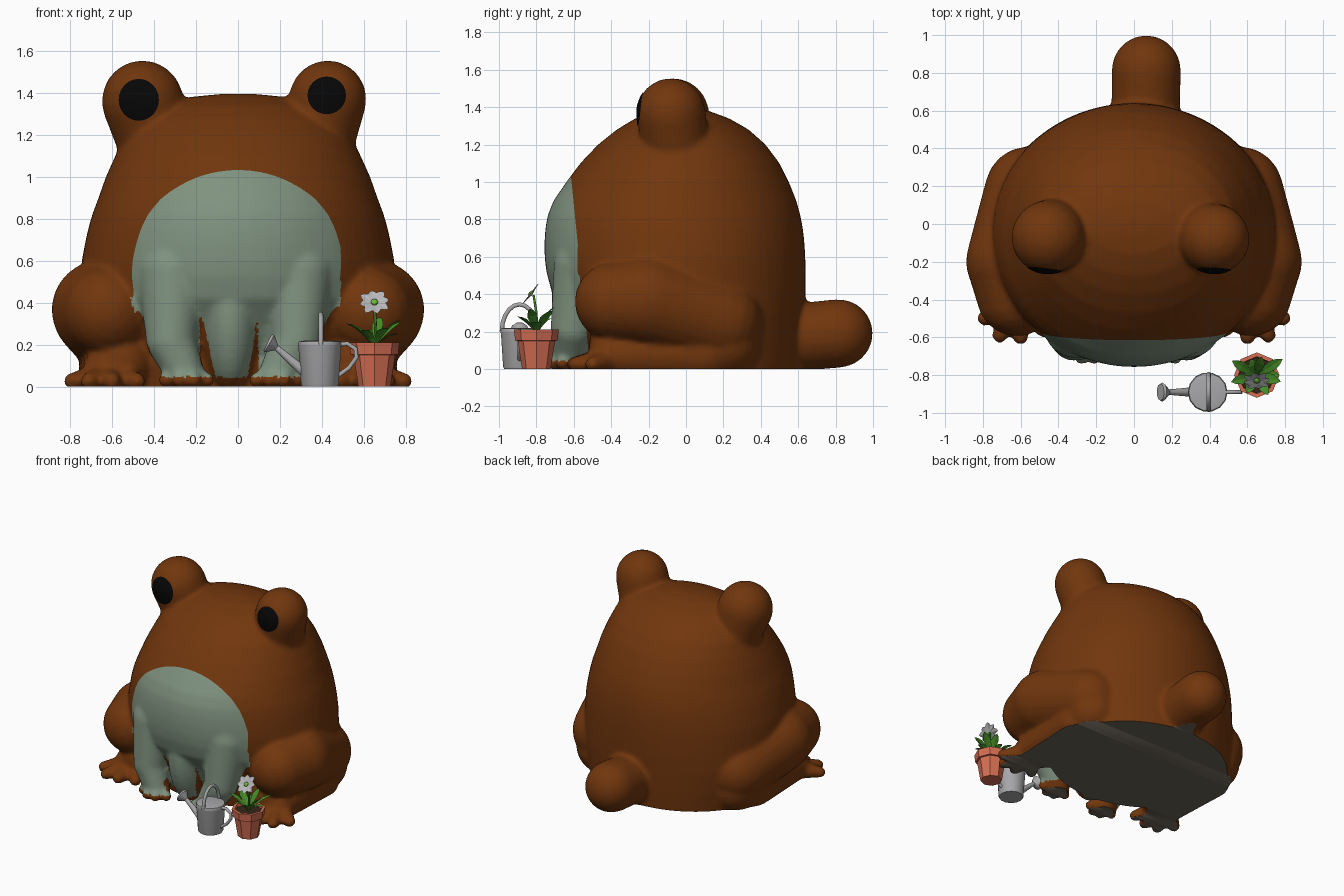
import bpy, bmesh, math
from mathutils import Vector, Matrix

if "Cube" in bpy.data.objects:
    bpy.data.objects.remove(bpy.data.objects["Cube"])


def mat(name, c):
    m = bpy.data.materials.new(name)
    m.diffuse_color = (*c, 1)
    m.use_nodes = True
    m.node_tree.nodes["Principled BSDF"].inputs["Base Color"].default_value = m.diffuse_color
    return m


BROWN = mat("brown skin", (0.165, 0.037, 0.004))
SAGE = mat("sage belly", (0.215, 0.29, 0.215))
UNDER = mat("taupe underside", (0.15, 0.13, 0.1))
BLACK = mat("black pupil", (0.002, 0.002, 0.002))
STEEL = mat("grey metal", (0.39, 0.39, 0.4))
CLAY = mat("clay pot", (0.66, 0.155, 0.085))
SOIL = mat("dark soil", (0.035, 0.018, 0.01))
LEAF = mat("leaf green", (0.06, 0.26, 0.02))
PETAL = mat("pale petal", (0.48, 0.48, 0.5))
LIME = mat("lime flower centre", (0.15, 0.5, 0.04))


def smooth(o, angle):
    bpy.ops.object.select_all(action='DESELECT')
    o.select_set(True)
    bpy.context.view_layer.objects.active = o
    bpy.ops.object.shade_smooth_by_angle(angle=math.radians(angle))


def make(name, bm, *mats, angle=None):
    me = bpy.data.meshes.new(name)
    bm.to_mesh(me)
    bm.free()
    o = bpy.data.objects.new(name, me)
    bpy.context.collection.objects.link(o)
    for m in mats:
        me.materials.append(m)
    if angle:
        smooth(o, angle)
    return o


def bake(o):
    dg = bpy.context.evaluated_depsgraph_get()
    me = bpy.data.meshes.new_from_object(o.evaluated_get(dg))
    n = o.name
    bpy.data.objects.remove(o)
    c = bpy.data.objects.new(n, me)
    bpy.context.collection.objects.link(c)
    return c


def loft(bm, rings):
    """rings: lists of points, joined and capped."""
    rows = [[bm.verts.new(p) for p in r] for r in rings]
    n = len(rows[0])
    for a, b in zip(rows, rows[1:]):
        for i in range(n):
            j = (i + 1) % n
            bm.faces.new((a[i], a[j], b[j], b[i]))
    bm.faces.new(rows[0][::-1])
    bm.faces.new(rows[-1])


def oval(cx, cy, z, rx, ry, n):
    return [(cx + rx * math.cos(2 * math.pi * i / n), cy + ry * math.sin(2 * math.pi * i / n), z) for i in range(n)]


def limb(bm, p, r, q, s, n=24):
    """Round-ended tapered limb from p (radius r) to q (radius s)."""
    p, q = Vector(p), Vector(q)
    d = (q - p).normalized()
    R = d.to_track_quat('Z', 'Y').to_matrix()
    caps = [(p, r, a) for a in range(-85, 1, 17)] + [(q, s, a) for a in range(0, 86, 17)]
    rings = []
    for c, w, a in caps:
        h, k = w * math.sin(math.radians(a)), w * math.cos(math.radians(a))
        rings.append([c + R @ Vector(v) for v in oval(0, 0, h, k, k, n)])
    loft(bm, rings)


# frog torso: z, half width, front y, back y
prof = [(-0.1, .64, -.5, .6), (0, .67, -.53, .62), (.15, .7, -.56, .63), (.3, .74, -.64, .635), (.42, .75, -.72, .64),
        (.52, .75, -.747, .64), (.6, .745, -.756, .638), (.68, .73, -.757, .633), (.75, .715, -.752, .625),
        (.82, .695, -.74, .612), (.9, .665, -.708, .59), (1.0, .63, -.64, .55), (1.1, .585, -.565, .5),
        (1.2, .535, -.47, .425), (1.28, .46, -.37, .335), (1.34, .36, -.27, .23), (1.38, .23, -.16, .12),
        (1.395, .08, -.06, .03)]
bm = bmesh.new()
# lower belly
bmesh.ops.create_uvsphere(bm, u_segments=32, v_segments=20, radius=1,
                          matrix=Matrix.Translation((-.035, -.48, .36)) @ Matrix.Diagonal((.15, .24, .4, 1)))
loft(bm, [oval(0, (f + b) / 2, z, w, (b - f) / 2, 64) for z, w, f, b in prof])
limb(bm, (.06, .5, .16), .18, (.065, .815, .19), .184)           # tail
limb(bm, (-.39, -.03, 1.15), .18, (-.455, -.07, 1.36), .195)     # eye bumps
limb(bm, (.37, -.05, 1.15), .18, (.428, -.08, 1.37), .185)
for s in (-1, 1):
    # haunch and hind foot
    limb(bm, (s * .62, -.38, .36), .215, (s * .65, -.2, .365), .24)
    limb(bm, (s * .65, -.2, .365), .24, (s * .56, .18, .25), .23)
    limb(bm, (s * .56, -.36, .12), .16, (s * .55, .2, .14), .2)
    limb(bm, (s * .62, -.4, .07), .12, (s * .6, .1, .08), .16)
    for dx, dy in ((.17, -.5), (.09, -.59), (-.02, -.6), (-.14, -.56)):
        limb(bm, (s * .62, -.38, .05), .08, (s * (.62 + dx), dy, .025), .042)
    # front leg, foot and toes
    limb(bm, (s * .3 - .01, -.54, .55), .17, (s * .3 - .02, -.605, .22), .12)
    fx = s * .215 - .03
    limb(bm, (s * .3 - .02, -.605, .22), .12, (fx, -.625, .05), .09)
    for dx, dy in ((-.1, -.66), (-.035, -.71), (.035, -.71), (.1, -.66)):
        limb(bm, (fx, -.6, .06), .06, (fx + dx, dy, .03), .036)
frog = make("frog_body", bm)
m = frog.modifiers.new("fuse", 'REMESH')
m.mode, m.voxel_size = 'VOXEL', .015
m = frog.modifiers.new("soften", 'SMOOTH')
m.factor, m.iterations = .5, 10
frog = bake(frog)

# flat base and clean belly edge, then colour by region
bm = bmesh.new()
bm.from_mesh(frog.data)
for co, no, clear in (((0, 0, 0), (0, 0, -1), True), ((0, -.572, .6), (0, -1, -.1), False)):
    bmesh.ops.bisect_plane(bm, geom=bm.verts[:] + bm.edges[:] + bm.faces[:],
                           plane_co=co, plane_no=no, clear_outer=clear)
    if clear:
        rim = [e for e in bm.edges if e.is_boundary]
        bmesh.ops.triangle_fill(bm, use_beauty=False, edges=rim, normal=(0, 0, -1))


def region(c):
    if c.z < .002:
        return 2
    u, v = .4 - c.z, .33 - c.z
    slit = c.y > -.645 and (u > 0 and .02 * u < c.x + .185 < .22 * u or v > 0 and -.16 * v < c.x - .092 < .02 * v)
    front = c.y < -.572 - .1 * (c.z - .6) and abs(c.x + .01) < min(.5, .34 + .4 * c.z) and c.z > .045
    return 1 if front and not slit else 0


for f in bm.faces:
    f.smooth = True
    f.material_index = region(f.calc_center_median())
frog.data.materials.clear()
for m in (BROWN, SAGE, UNDER):
    frog.data.materials.append(m)
bm.to_mesh(frog.data)
bm.free()
smooth(frog, 50)

# pupils: thin discs laid onto the eye bumps
for side, x, z, rx, rz in (("left", -.473, 1.367, .096, .1), ("right", .423, 1.388, .092, .09)):
    bm = bmesh.new()
    mid = bm.verts.new((x, -.6, z))
    prev = None
    for k in range(1, 6):
        ring = [bm.verts.new((x + rx * k / 5 * math.cos(a * math.pi / 12), -.6,
                              z + rz * k / 5 * math.sin(a * math.pi / 12))) for a in range(24)]
        for i in range(24):
            j = (i + 1) % 24
            bm.faces.new((prev[i], ring[i], ring[j], prev[j]) if prev else (mid, ring[i], ring[j]))
        prev = ring
    o = make("pupil_" + side, bm, BLACK)
    w = o.modifiers.new("lay", 'SHRINKWRAP')
    w.target, w.wrap_method, w.use_project_y = frog, 'PROJECT', True
    w.use_positive_direction, w.use_negative_direction, w.offset = True, False, .005
    smooth(bake(o), 60)


def tube(name, pts, radii, m, n=10):
    """Round tube through points, with a radius at each."""
    P = [Vector(p) for p in pts]
    rings = []
    for i, (p, r) in enumerate(zip(P, radii)):
        d = P[min(i + 1, len(P) - 1)] - P[max(i - 1, 0)]
        side = Vector((0, 1, 0)) if abs(d.y) < 1e-4 else Vector((1, 0, 0))
        u = (side - d * side.dot(d) / d.dot(d)).normalized()
        v = d.normalized().cross(u)
        rings.append([p + r * (u * c[0] + v * c[1]) for c in oval(0, 0, 0, 1, 1, n)])
    bm = bmesh.new()
    loft(bm, rings)
    make(name, bm, m, angle=40)


# watering can
X, Y = .39, -.89
bm = bmesh.new()
loft(bm, [oval(X, Y, z, r, r, 14) for z, r in ((0, .085), (.012, .09), (.19, .102), (.2, .105), (.215, .1), (.22, .07))])
make("watering_can_body", bm, STEEL, angle=35)
tube("can_spout", [(.32, Y, .07), (.27, Y, .11), (.19, Y, .18), (.165, Y, .195)], [.028, .022, .015, .015], STEEL)
tube("can_rose", [(.185, Y, .185), (.15, Y, .205), (.14, Y, .21)], [.014, .05, .045], STEEL)
arch = [math.pi * i / 10 for i in range(11)]
tube("can_top_handle", [(X + .005, Y + .095 * math.cos(a), .2 + .145 * math.sin(a)) for a in arch], [.012] * 11, STEEL)
tube("can_back_handle", [(.48, Y, .2), (.52, Y, .205), (.56, Y, .18), (.565, Y, .14), (.53, Y, .09), (.475, Y, .05)],
     [.011] * 6, STEEL)

# flower pot with soil
X, Y = .65, -.8
bm = bmesh.new()
loft(bm, [oval(X, Y, z, r, r, 8) for z, r in ((0, .076), (.15, .1), (.152, .113), (.21, .12), (.21, .098), (.18, .094))])
make("flower_pot", bm, CLAY)
bm = bmesh.new()
loft(bm, [oval(X, Y, z, .095, .095, 8) for z in (.175, .19)])
make("soil", bm, SOIL)


def blade(bm, length, width, rise, droop, M):
    """Pointed, keeled leaf along local x."""
    rows = []
    for t, w in ((0, .25), (.3, .7), (.6, 1), (.85, .6), (1, .04)):
        z = rise * t - droop * t * t
        rows.append([bm.verts.new(M @ Vector((length * t, k * w * width, z + abs(k) * .25 * width * w)))
                     for k in (-1, 0, 1)])
    for a, b in zip(rows, rows[1:]):
        for i in (0, 1):
            bm.faces.new((a[i], b[i], b[i + 1], a[i + 1]))


# leaves
bm = bmesh.new()
for ang, ln, rise in [(32, .16, .18), (0, .12, .12), (75, .1, .2), (150, .15, .17), (195, .14, .17),
                      (240, .11, .14), (300, .12, .15), (345, .13, .19), (110, .09, .14)]:
    blade(bm, ln, .028, rise, .06, Matrix.Translation((X, Y, .19)) @ Matrix.Rotation(math.radians(ang), 4, 'Z'))
make("leaves", bm, LEAF)
tube("flower_stem", [(X, Y, .18), (X + .005, Y, .3), (X, Y - .015, .395)], [.008, .007, .006], LEAF)

# flower head, tilted up towards the front
T = Matrix.Translation((X, -.822, .397)) @ Matrix.Rotation(math.radians(52), 4, 'X')
bm = bmesh.new()
for i in range(8):
    blade(bm, .078 if i % 2 else .07, .024, .015, .006, T @ Matrix.Rotation(i * math.pi / 4 + .2, 4, 'Z'))
make("petals", bm, PETAL)
bm = bmesh.new()
bmesh.ops.create_uvsphere(bm, u_segments=10, v_segments=6, radius=.018,
                          matrix=T @ Matrix.Translation((0, 0, .01)) @ Matrix.Diagonal((1, 1, .6, 1)))
make("flower_centre", bm, LIME)
